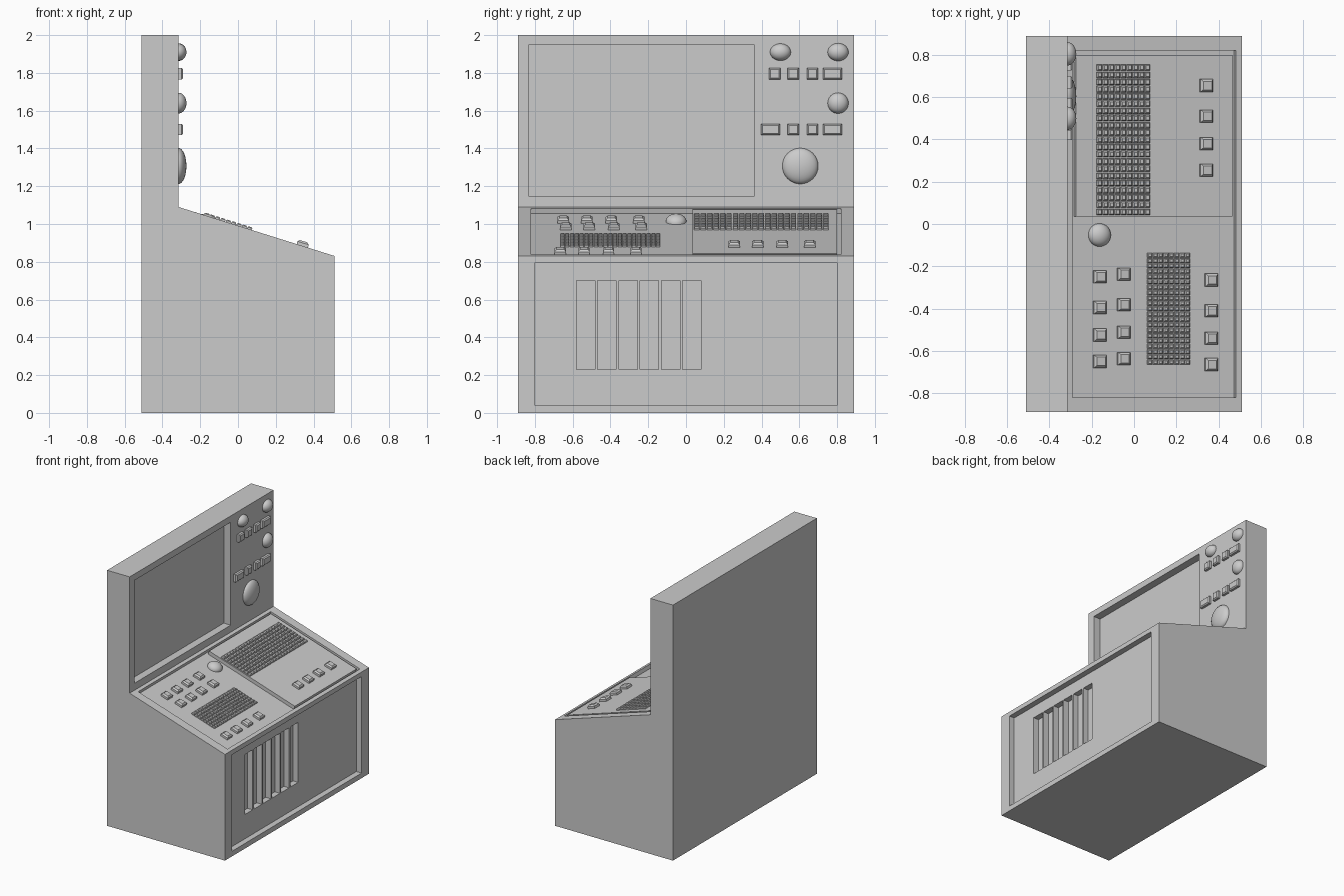
import bpy, bmesh, math
from mathutils import Matrix

if "Cube" in bpy.data.objects:
    bpy.data.objects.remove(bpy.data.objects["Cube"])

SLOPE = math.atan2(0.26, 0.825)
COS = math.cos(SLOPE)
# Working frames: local z points out of each surface, local y stays world y
DECK = Matrix.Translation((0, 0, 0.991)) @ Matrix.Rotation(SLOPE, 4, 'Y')
UPRIGHT = Matrix.Translation((-0.315, 0, 0)) @ Matrix.Rotation(math.pi / 2, 4, 'Y')
FRONT = Matrix.Translation((0.51, 0, 0)) @ Matrix.Rotation(math.pi / 2, 4, 'Y')
FLOOR = -0.028


def finish(name, bm, frame=Matrix()):
    bm.transform(frame)
    bmesh.ops.recalc_face_normals(bm, faces=bm.faces)
    me = bpy.data.meshes.new(name)
    bm.to_mesh(me)
    bm.free()
    ob = bpy.data.objects.new(name, me)
    bpy.context.collection.objects.link(ob)
    return ob


def add_box(bm, x0, x1, y0, y1, z0, z1):
    m = Matrix.Translation(((x0 + x1) / 2, (y0 + y1) / 2, (z0 + z1) / 2))
    bmesh.ops.create_cube(bm, size=1, matrix=m @ Matrix.Diagonal((x1 - x0, y1 - y0, z1 - z0, 1)))


def add_key(bm, x, y, z, w, d, h, chamfer):
    """Box with a chamfered top."""
    rings = []
    for inset, height in ((0, 0), (0, h - chamfer), (chamfer, h)):
        a, b = w / 2 - inset, d / 2 - inset
        rings.append([bm.verts.new((x + i * a, y + j * b, z + height))
                      for i, j in ((-1, -1), (1, -1), (1, 1), (-1, 1))])
    for lo, hi in zip(rings, rings[1:]):
        for k in range(4):
            n = (k + 1) % 4
            bm.faces.new((lo[k], lo[n], hi[n], hi[k]))
    bm.faces.new(rings[0][::-1])
    bm.faces.new(rings[-1])


def dome(name, frame, x, y, z, rx, ry, h):
    bm = bmesh.new()
    bmesh.ops.create_uvsphere(bm, u_segments=32, v_segments=16, radius=1)
    bmesh.ops.bisect_plane(bm, geom=bm.verts[:] + bm.edges[:] + bm.faces[:], dist=1e-4,
                           plane_co=(0, 0, 0), plane_no=(0, 0, 1), clear_inner=True)
    bmesh.ops.holes_fill(bm, edges=[e for e in bm.edges if e.is_boundary])
    ob = finish(name, bm, frame @ Matrix.Translation((x, y, z)) @ Matrix.Diagonal((rx, ry, h, 1)))
    bpy.ops.object.select_all(action='DESELECT')
    ob.select_set(True)
    bpy.context.view_layer.objects.active = ob
    bpy.ops.object.shade_smooth_by_angle(angle=math.radians(40))


def carve(target, frame, boxes):
    bm = bmesh.new()
    for b in boxes:
        add_box(bm, *b)
    cutter = finish("recess_cutter", bm, frame)
    cutter.hide_render = True
    mod = target.modifiers.new("recess", 'BOOLEAN')
    mod.operation, mod.solver, mod.object = 'DIFFERENCE', 'EXACT', cutter
    bpy.context.view_layer.objects.active = target
    bpy.ops.object.modifier_apply(modifier=mod.name)
    bpy.data.objects.remove(cutter)


# Cabinet: side profile extruded across the width
bm = bmesh.new()
profile = [(-0.51, 0), (0.51, 0), (0.51, 0.831), (-0.315, 1.09), (-0.315, 2), (-0.51, 2)]
face = bm.faces.new([bm.verts.new((x, -0.89, z)) for x, z in profile])
ext = bmesh.ops.extrude_face_region(bm, geom=[face])['geom']
bmesh.ops.translate(bm, vec=(0, 1.78, 0), verts=[v for v in ext if isinstance(v, bmesh.types.BMVert)])
cabinet = finish("cabinet", bm)

# Screen, deck and front panel recesses, then the vent slots
carve(cabinet, UPRIGHT, [(-1.95, -1.145, -0.83, 0.36, -0.06, 0.1)])
carve(cabinet, DECK, [(-0.29 / COS, 0.482 / COS, -0.82, 0.82, FLOOR, 0.1)])
carve(cabinet, FRONT, [(-0.795, -0.04, -0.80, 0.80, -0.045, 0.1)])
carve(cabinet, FRONT, [(-0.70, -0.23, y, y + 0.098, -0.09, 0.0)
                       for y in (-0.58 + 0.1125 * i for i in range(6))])

# Raised plate on the right half of the deck
bm = bmesh.new()
add_box(bm, -0.275 / COS, 0.467 / COS, 0.035, 0.80, FLOOR - 0.005, 0)
finish("deck_plate", bm, DECK)


# Key grids
def key_grid(name, x0, x1, y0, y1, nx, ny, z, h):
    bm = bmesh.new()
    px, py = (x1 - x0) / COS / nx, (y1 - y0) / ny
    for i in range(nx):
        for j in range(ny):
            add_key(bm, x0 / COS + (i + 0.5) * px, y0 + (j + 0.5) * py, z,
                    px * 0.88, py * 0.84, h, h * 0.4)
    finish(name, bm, DECK)


key_grid("large_key_grid", -0.18, 0.075, 0.04, 0.757, 9, 21, 0, 0.014)
key_grid("small_key_grid", 0.068, 0.272, -0.667, -0.135, 8, 21, FLOOR, 0.012)

# Deck push buttons, in rows of four
for name, x, y, z in (("plate_buttons", 0.34, 0.655, 0), ("rear_buttons", -0.155, -0.25, FLOOR),
                      ("middle_buttons", -0.042, -0.237, FLOOR), ("front_buttons", 0.372, -0.265, FLOOR)):
    bm = bmesh.new()
    for dy in (0, -0.145, -0.275, -0.40):
        add_key(bm, x / COS, y + dy, z, 0.062, 0.06, 0.026, 0.01)
    finish(name, bm, DECK)

# Upright push buttons
for name, z, row in (("upper_buttons", 1.795, ((0.47, 0.06), (0.567, 0.06), (0.67, 0.06), (0.776, 0.1))),
                     ("lower_buttons", 1.5, ((0.447, 0.1), (0.567, 0.06), (0.67, 0.06), (0.776, 0.1)))):
    bm = bmesh.new()
    for y, w in row:
        add_key(bm, -z, y, 0, 0.06, w, 0.025, 0.008)
    finish(name, bm, UPRIGHT)

# Domed lamps and trackball
dome("trackball", DECK, -0.155 / COS, -0.052, FLOOR, 0.055, 0.055, 0.04)
dome("top_left_lamp", UPRIGHT, -1.91, 0.5, 0, 0.045, 0.055, 0.042)
dome("top_right_lamp", UPRIGHT, -1.91, 0.805, 0, 0.047, 0.055, 0.042)
dome("middle_lamp", UPRIGHT, -1.64, 0.805, 0, 0.055, 0.055, 0.042)
dome("large_lamp", UPRIGHT, -1.307, 0.605, 0, 0.095, 0.095, 0.042)
